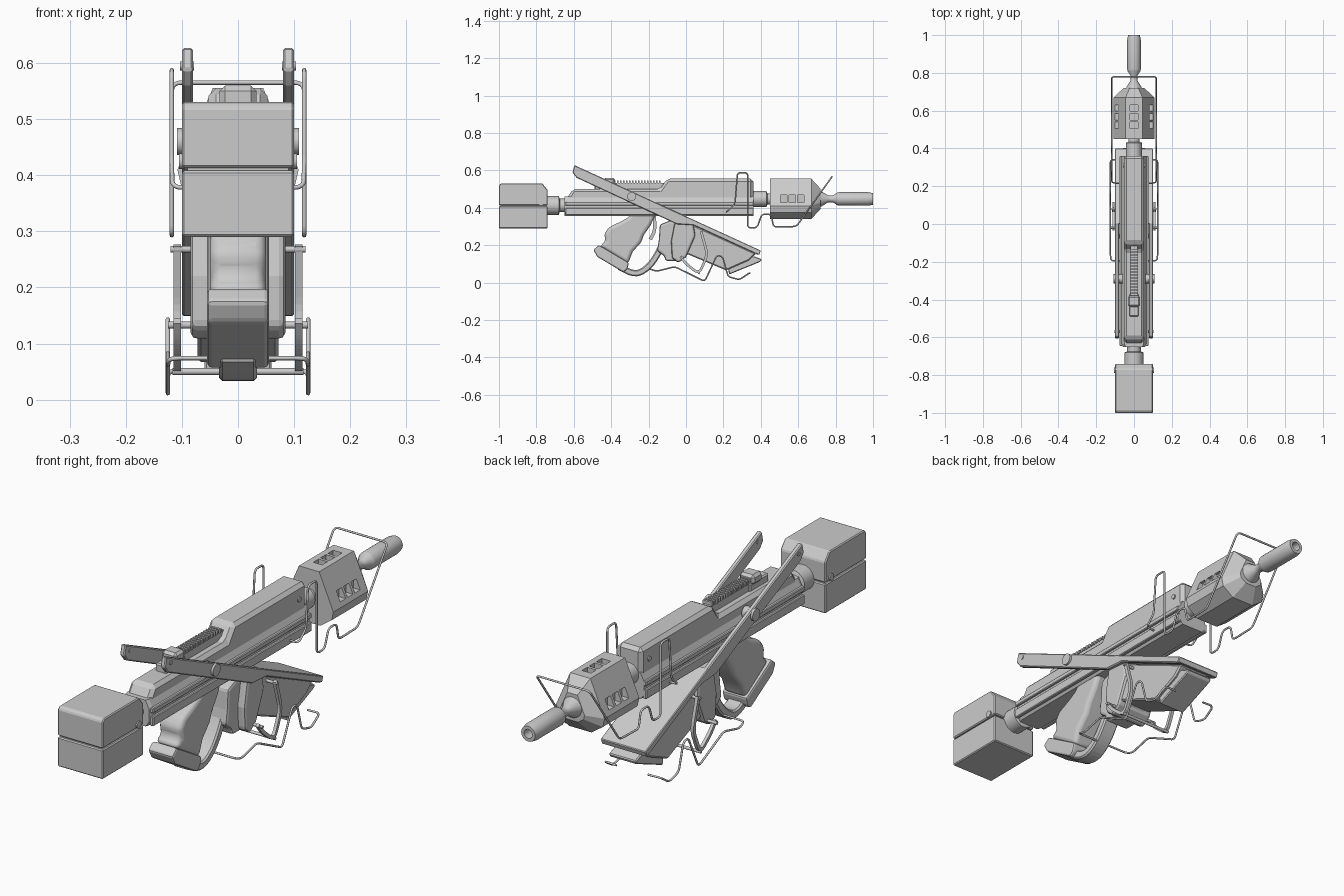
import bpy, bmesh, math
from mathutils import Vector

if "Cube" in bpy.data.objects:
    bpy.data.objects.remove(bpy.data.objects["Cube"])

def finish(name, bm, bevel=0.0, seg=1, smooth=False):
    bmesh.ops.recalc_face_normals(bm, faces=bm.faces)
    me = bpy.data.meshes.new(name)
    bm.to_mesh(me)
    bm.free()
    ob = bpy.data.objects.new(name, me)
    bpy.context.collection.objects.link(ob)
    if bevel:
        m = ob.modifiers.new("bevel", 'BEVEL')
        m.width, m.segments, m.limit_method = bevel, seg, 'ANGLE'
    if smooth:
        bpy.ops.object.select_all(action='DESELECT')
        ob.select_set(True)
        bpy.context.view_layer.objects.active = ob
        bpy.ops.object.shade_smooth_by_angle(angle=math.radians(40))
    return ob

def loft(name, rings, **kw):
    """Skin equal-length point rings and cap both ends."""
    bm = bmesh.new()
    vs = [[bm.verts.new(p) for p in r] for r in rings]
    n = len(rings[0])
    for a, b in zip(vs, vs[1:]):
        for i in range(n):
            bm.faces.new((a[i], a[(i + 1) % n], b[(i + 1) % n], b[i]))
    bm.faces.new(vs[0])
    bm.faces.new(vs[-1])
    return finish(name, bm, **kw)

def prism(name, yz, x0, x1, **kw):
    return loft(name, [[(x, y, z) for y, z in yz] for x in (x0, x1)], **kw)

def box(name, x, y, z, **kw):
    return prism(name, [(y[0], z[0]), (y[1], z[0]), (y[1], z[1]), (y[0], z[1])], *x, **kw)

def lathe(name, z0, yr, n=24):
    return loft(name, [[(r * math.cos(2 * math.pi * i / n), y, z0 + r * math.sin(2 * math.pi * i / n))
                        for i in range(n)] for y, r in yr], smooth=True)

def pin(name, x0, x1, y, z, r, n=16):
    return prism(name, [(y + r * math.cos(2 * math.pi * i / n), z + r * math.sin(2 * math.pi * i / n))
                        for i in range(n)], x0, x1, smooth=True)

def rounded(pts, r, steps=4):
    pts = [Vector(p) for p in pts]
    out = [pts[0]]
    for a, p, b in zip(pts, pts[1:], pts[2:]):
        u, v = a - p, b - p
        s = p + u.normalized() * min(r, u.length * .48)
        e = p + v.normalized() * min(r, v.length * .48)
        for i in range(steps + 1):
            t = i / steps
            out.append(s * (1 - t) ** 2 + p * (2 * t * (1 - t)) + e * t * t)
    return out + [pts[-1]]

def band(name, path, t, x0, x1, r=.05, **kw):
    """Flat strap following a rounded yz path."""
    p = rounded(path, r, 5)
    up, lo = [], []
    for i, q in enumerate(p):
        d = (p[min(i + 1, len(p) - 1)] - p[max(i - 1, 0)]).normalized()
        nrm = Vector((-d.y, d.x)) * t / 2
        up.append(tuple(q + nrm))
        lo.append(tuple(q - nrm))
    bm = bmesh.new()
    U = [[bm.verts.new((x, *q)) for q in s] for x in (x0, x1) for s in (up, lo)]
    a, b, c, e = U
    for i in range(len(p) - 1):
        for s, w in ((a, b), (b, e), (e, c), (c, a)):
            bm.faces.new((s[i], s[i + 1], w[i + 1], w[i]))
    for i in (0, -1):
        bm.faces.new((a[i], b[i], e[i], c[i]))
    return finish(name, bm, **kw)

def wire(name, pts, rad=.004):
    cu = bpy.data.curves.new(name, 'CURVE')
    cu.dimensions, cu.bevel_depth, cu.bevel_resolution, cu.use_fill_caps = '3D', rad, 2, True
    p = rounded(pts, .018)
    sp = cu.splines.new('POLY')
    sp.points.add(len(p) - 1)
    for s, q in zip(sp.points, p):
        s.co = (*q, 1)
    ob = bpy.data.objects.new(name, cu)
    bpy.context.collection.objects.link(ob)

def sym(half):
    return half + [(-x, z) for x, z in reversed(half)]

def cut(ob, cutter):
    m = ob.modifiers.new("cut", 'BOOLEAN')
    m.operation, m.object, m.solver = 'DIFFERENCE', cutter, 'EXACT'
    cutter.hide_render = True
    cutter.hide_set(True)

# Stock: two stacked blocks with a seam, and its neck
prism("stock_upper", [(-1, .413), (-.74, .413), (-.74, .495), (-.768, .53), (-.99, .53), (-1, .52)],
      -.1, .1, bevel=.004)
box("stock_lower", (-.1, .1), (-1, -.74), (.29, .408), bevel=.004)
box("stock_core", (-.09, .09), (-.99, -.75), (.40, .42))
lathe("stock_neck", .412, [(-.75, .05), (-.68, .05), (-.675, .036), (-.63, .036)])
for s in (-1, 1):
    pin("stock_button", s * .095, s * .105, -.775, .425, .014)

# Receiver: lower housing, side rails, raised upper cover
lower = sym([(.05, .355), (.066, .375), (.066, .43), (.05, .46)])
loft("lower_receiver", [[(x * k, y, z) for x, z in lower] for y, k in ((-.65, .9), (-.635, 1), (.36, 1))])
prism("upper_receiver", [(-.65, .40), (-.65, .43), (-.605, .5), (-.14, .5), (-.10, .555), (.36, .555), (.36, .40)],
      -.053, .053, bevel=.014)
for s in (-1, 1):
    for z0, z1 in ((.36, .398), (.412, .432)):
        box("side_rail", (s * .06, s * .076), (-.645, .36), (z0, z1), bevel=.003)
    pin("cover_screw", s * .05, s * .058, .31, .50, .01)

# Top sight rail with teeth and rear sight
box("sight_rail", (-.018, .018), (-.40, -.11), (.495, .532))
for i in range(16):
    y = -.385 + i * .016
    box("rail_tooth", (-.021, .021), (y, y + .009), (.53, .545))
box("rear_sight_base", (-.025, .025), (-.49, -.37), (.495, .53), bevel=.005)
box("rear_sight", (-.033, .033), (-.44, -.38), (.52, .56), bevel=.01)

# Barrel collar, shroud with vents, muzzle
lathe("barrel_collar", .447, [(.35, .042), (.43, .042), (.435, .03), (.47, .03)])
sec = sym([(.045, .555), (.108, .41), (.10, .375), (.05, .34)])
shroud = loft("barrel_shroud", [[(x * k, y, .447 + (z - .447) * k) for x, z in sec]
                                for y, k in ((.45, 1), (.67, 1), (.72, .5))])
for i in range(3):
    y = .505 + i * .046
    cut(shroud, box("vent_cutter", (-.02, .02), (y, y + .034), (.53, .6)))
    for s in (-1, 1):
        cut(shroud, box("vent_cutter", (s * .07, s * .15), (y, y + .034), (.428, .468)))
lathe("muzzle", .447, [(.70, .045), (.725, .04), (.76, .018), (.785, .018), (.81, .034), (.82, .036),
                       (.975, .036), (1, .031), (1, .018), (.95, .018)])

# Folding arms, top plate and lower magazine box
arm = [(-.597, .628), (.39, .175), (.385, .148), (.04, .306), (-.05, .312), (-.585, .56), (-.607, .588)]
for s in (-1, 1):
    prism("folding_arm", arm, s * .08, s * .1, bevel=.004)
    pin("arm_pivot", s * .06, s * .109, -.29, .46, .024)
    pin("arm_tip_screw", s * .078, s * .103, -.57, .595, .008)
prism("front_plate", [(.0, .354), (.40, .171), (.392, .148), (.0, .327)], -.1, .1, bevel=.003)
prism("magazine_box", [(.0, .325), (.375, .155), (.335, .118), (.215, .065), (.0, .155)], -.072, .072, bevel=.006)
prism("magazine_foot", [(.225, .078), (.36, .142), (.405, .125), (.40, .112), (.23, .043)], -.06, .06, bevel=.004)
prism("magazine_well", [(-.14, .31), (-.09, .33), (.04, .32), (.05, .25), (.01, .15), (-.03, .115),
                        (-.11, .115), (-.115, .14), (-.155, .17), (-.145, .23)], -.055, .055, bevel=.012, seg=2)
prism("well_collar", [(-.06, .325), (.04, .31), (.05, .25), (.0, .135), (-.04, .105), (-.075, .13),
                      (-.08, .22)], -.085, .085, bevel=.012, seg=2)

# Pistol grip, base cap, trigger and guard
prism("pistol_grip", [(-.29, .37), (-.16, .37), (-.19, .305), (-.225, .255), (-.24, .215), (-.285, .165),
                      (-.31, .10), (-.46, .195), (-.43, .22), (-.437, .26), (-.41, .298), (-.35, .325),
                      (-.315, .345)], -.05, .05, bevel=.018, seg=3, smooth=True)
prism("grip_cap", [(-.495, .175), (-.465, .2), (-.305, .105), (-.315, .07), (-.335, .055), (-.475, .138)],
      -.055, .055, bevel=.008, seg=2)
band("trigger_guard", [(-.36, .085), (-.27, .04), (-.20, .08), (-.145, .16), (-.11, .25)], .034, -.034, .034,
     bevel=.006)
band("trigger", [(-.17, .36), (-.165, .28), (-.19, .23)], .018, -.012, .012)

# Side straps around the magazine, with cross pins
for s in (-1, 1):
    band("side_strap", [(.08, .275), (.115, .15), (.07, .045), (.0, .10), (-.03, .14)], .014,
         s * .102, s * .115, r=.035)
for y, z, w in ((.08, .268, .12), (-.02, .133, .125), (.07, .05, .117)):
    pin("cross_pin", -w, w, y, z, .006)

# Bent wire guards, mirrored and joined by a cross bar
upper = [(.08, .217, .378), (.117, .217, .378), (.118, .262, .42), (.118, .275, .587), (.118, .33, .587),
         (.118, .33, .293), (.118, .38, .293), (.118, .405, .365), (.118, .455, .365), (.118, .468, .297),
         (.118, .59, .30), (.118, .78, .565)]
low = [(.07, .34, .05), (.125, .34, .052), (.125, .285, .015), (.125, .225, .032), (.125, .195, .14), (.125, .165, .145),
       (.125, .10, .006), (.125, -.06, .085), (.125, -.16, .06), (.123, -.195, .074)]
for name, half in (("upper_wire_guard", upper), ("lower_wire_guard", low)):
    wire(name, half + [(-x, y, z) for x, y, z in reversed(half)])
